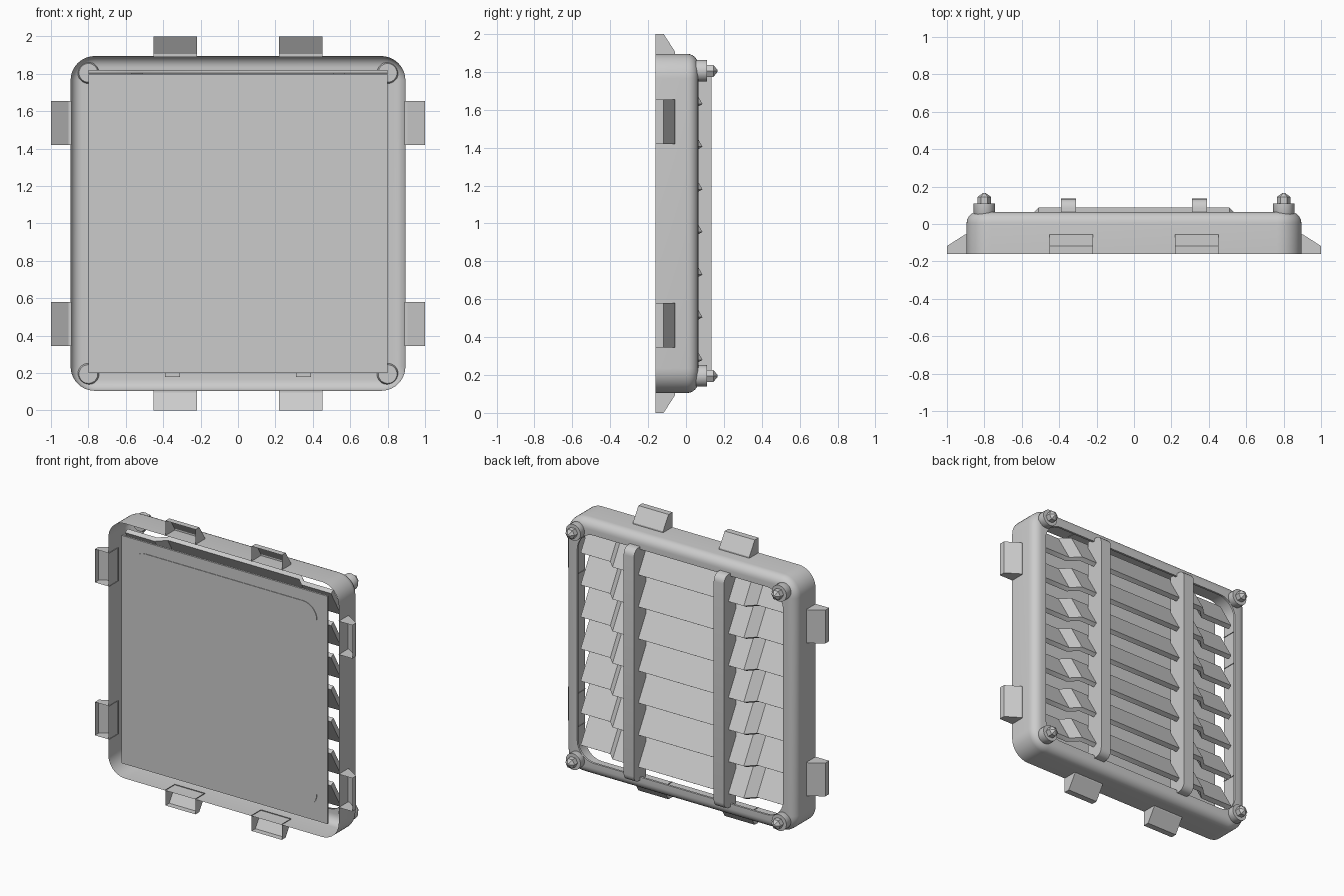
import bpy, bmesh, math
from mathutils import Matrix, Vector

cube = bpy.data.objects.get("Cube")
if cube:
    bpy.data.objects.remove(cube, do_unlink=True)

grey = bpy.data.materials.new("light_grey")
grey.use_nodes = True
COLOUR = (0.6, 0.6, 0.6, 1)
grey.diffuse_color = COLOUR
grey.node_tree.nodes["Principled BSDF"].inputs["Base Color"].default_value = COLOUR

CENTRE = Matrix.Translation((0, 0, 1))


def finish(bm, name, matrix=CENTRE, angle=30):
    bmesh.ops.transform(bm, matrix=matrix, verts=bm.verts)
    bmesh.ops.recalc_face_normals(bm, faces=bm.faces)
    mesh = bpy.data.meshes.new(name)
    bm.to_mesh(mesh)
    bm.free()
    mesh.materials.append(grey)
    obj = bpy.data.objects.new(name, mesh)
    bpy.context.collection.objects.link(obj)
    bpy.ops.object.select_all(action='DESELECT')
    obj.select_set(True)
    bpy.context.view_layer.objects.active = obj
    bpy.ops.object.shade_smooth_by_angle(angle=math.radians(angle))
    return obj


def rounded_square(half, radius, y, steps=10):
    """Points of a rounded square in the xz plane."""
    pts = []
    for corner in range(4):
        base = corner * math.pi / 2
        mid = base + math.pi / 4
        c = (half - radius) * math.sqrt(2)
        for i in range(steps + 1):
            a = base + i / steps * math.pi / 2
            pts.append(Vector((c * math.cos(mid) + radius * math.cos(a), y,
                               c * math.sin(mid) + radius * math.sin(a))))
    return pts


def loft(rings, caps=False):
    """Join closed rings of equal length into a skin."""
    bm = bmesh.new()
    loops = [[bm.verts.new(p) for p in ring] for ring in rings]
    n = len(loops[0])
    for a, b in zip(loops, loops[1:]):
        for i in range(n):
            j = (i + 1) % n
            bm.faces.new((a[i], a[j], b[j], b[i]))
    if caps:
        bm.faces.new(loops[0])
        bm.faces.new(loops[-1])
    return bm


# Frame: shell open at the front, rounded over to a rim around the back opening
FILLET = 0.06
rings = [rounded_square(0.895, 0.13, -0.16)]
for i in range(7):
    a = i / 6 * math.pi / 2
    inset = FILLET * (1 - math.cos(a))
    rings.append(rounded_square(0.895 - inset, 0.13 - inset,
                                0.065 - FILLET + FILLET * math.sin(a)))
rings.append(rounded_square(0.8, 0.13, 0.065))
rings.append(rounded_square(0.8, 0.13, 0.05))
finish(loft(rings), "frame")

# Front panel with a thin rounded pad
bm = bmesh.new()
bmesh.ops.create_cube(bm, size=1, matrix=Matrix.Translation((0, -0.143, 0))
                      @ Matrix.Diagonal((1.6, 0.014, 1.6, 1)))
finish(bm, "front_panel")
finish(loft([rounded_square(0.72, 0.11, y) for y in (-0.154, -0.148)], True),
       "panel_pad")

# Louvre slats: tilted strips whose ends step towards the front
TILT = math.radians(60)
along = Vector((0, -math.cos(TILT), math.sin(TILT))) * 0.22
across = Vector((0, -math.sin(TILT), -math.cos(TILT))) * 0.032
STATIONS = [(-0.8, -0.06), (-0.57, -0.06), (-0.51, 0),
            (0.51, 0), (0.57, -0.06), (0.8, -0.06)]
for k in range(7):
    tip_z = 0.63 - 0.225 * k
    rings = []
    for x, dy in STATIONS:
        tip = Vector((x, 0.087 + dy, tip_z))
        rings.append([tip, tip + along, tip + along + across, tip + across])
    finish(loft(rings, True), f"louvre_slat_{k + 1}")

# Vertical straps over the slats, rounded at the ends
for side, label in ((1, "left"), (-1, "right")):
    bm = bmesh.new()
    bmesh.ops.create_cube(bm, size=1, matrix=Matrix.Translation((side * 0.35, 0.0675, 0))
                          @ Matrix.Diagonal((0.08, 0.135, 1.64, 1)))
    ends = [e for e in bm.edges
            if all(v.co.y > 0.1 and abs(v.co.z) > 0.8 for v in e.verts)
            and abs(e.verts[0].co.x - e.verts[1].co.x) > 0.01]
    bmesh.ops.bevel(bm, geom=ends, offset=0.05, segments=5, profile=0.5,
                    affect='EDGES')
    finish(bm, f"{label}_strap")


# Clips: wedge-shaped hoods open at the front
def clip(name, offset, turn):
    bm = bmesh.new()
    profile = ((0.89, -0.16), (0.89, -0.057), (0.905, -0.057),
               (1.0, -0.118), (1.0, -0.16))
    ends = []
    for u in (offset - 0.117, offset + 0.117):
        ends.append([bm.verts.new((u, y, r)) for r, y in profile])
    for end in ends:
        bm.faces.new(end)
    for i in range(1, len(profile) - 1):
        bm.faces.new((ends[0][i], ends[0][i + 1], ends[1][i + 1], ends[1][i]))
    finish(bm, name, CENTRE @ Matrix.Rotation(turn * math.pi / 2, 4, 'Y'))


for turn, label in enumerate(("top", "left", "bottom", "right")):
    spread = 0.537 if turn % 2 else 0.335
    for sign in (-1, 1):
        clip(f"{label}_clip_{'a' if sign < 0 else 'b'}", sign * spread, turn)


# Corner bolts: round washer with a pointed hexagonal head
def turned(name, outline, sides, x, z):
    rings = [[Vector((r * math.cos(a), y, r * math.sin(a)))
              for a in (math.tau * i / sides for i in range(sides))]
             for r, y in outline]
    finish(loft(rings, True), name, CENTRE @ Matrix.Translation((x, 0, z)))


for x in (-0.8, 0.8):
    for z in (-0.805, 0.805):
        where = ("upper" if z > 0 else "lower") + ("_left" if x > 0 else "_right")
        turned(where + "_washer", ((0.05, 0.045), (0.057, 0.06), (0.057, 0.11)), 28, x, z)
        turned(where + "_bolt", ((0.036, 0.1), (0.036, 0.145), (0.008, 0.165)), 6, x, z)
